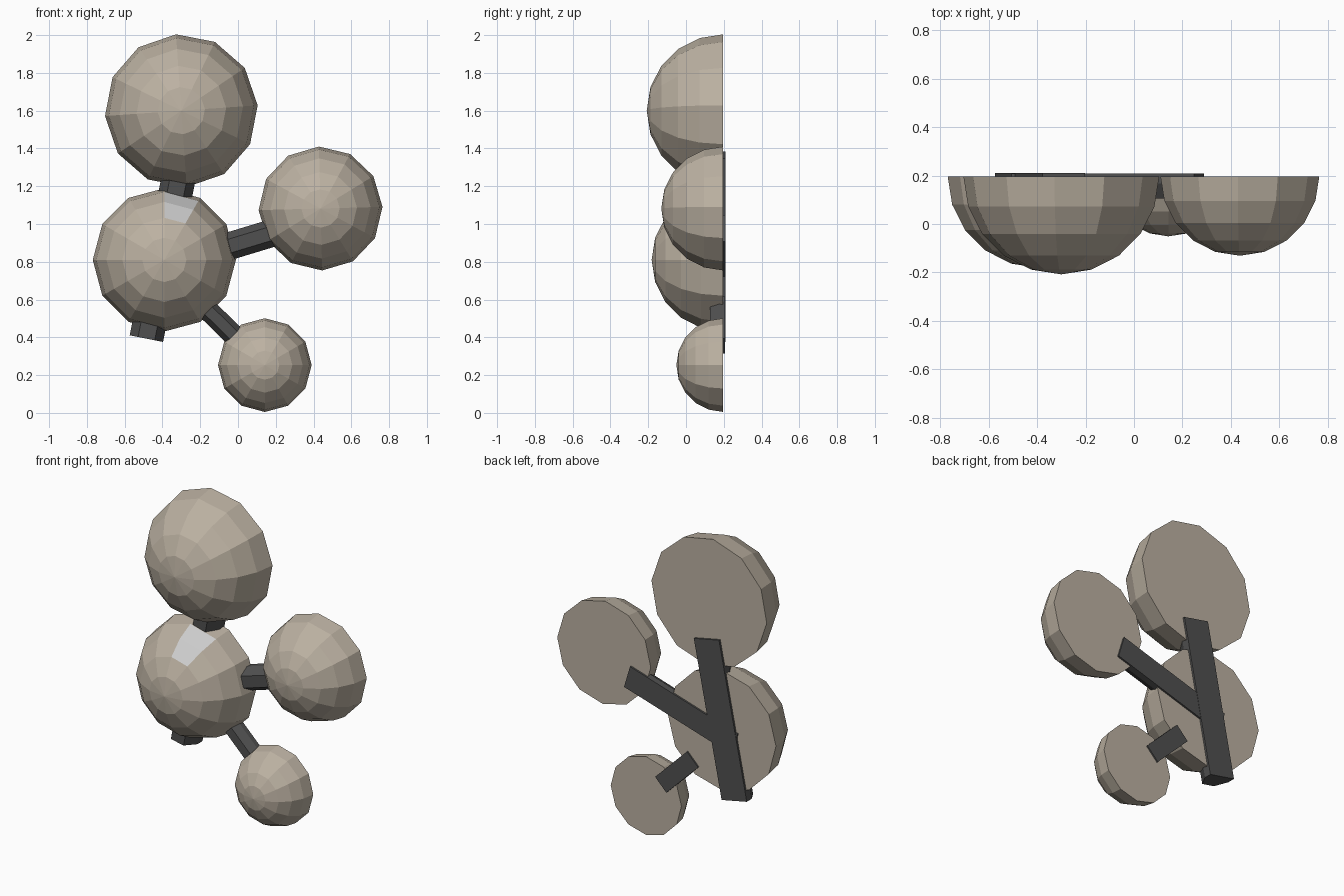
import bpy, bmesh
from math import radians, atan2, acos, degrees
from mathutils import Matrix, Vector

if "Cube" in bpy.data.objects:
    bpy.data.objects.remove(bpy.data.objects["Cube"])


def material(name, rgb):
    m = bpy.data.materials.new(name)
    m.diffuse_color = (*rgb, 1)
    m.use_nodes = True
    m.node_tree.nodes["Principled BSDF"].inputs["Base Color"].default_value = m.diffuse_color
    return m


TAN = material("tan", (0.50, 0.44, 0.36))
PALE = material("pale_grey", (0.72, 0.73, 0.75))
DARK = material("dark_grey", (0.08, 0.08, 0.08))


def finish(bm, name, mats):
    bmesh.ops.recalc_face_normals(bm, faces=bm.faces)
    me = bpy.data.meshes.new(name)
    bm.to_mesh(me)
    bm.free()
    ob = bpy.data.objects.new(name, me)
    for m in mats:
        me.materials.append(m)
    bpy.context.collection.objects.link(ob)
    return ob


def dome(name, x, z, r, turn, patch=False):
    """Half ball: pole towards the front, flat closed back."""
    bm = bmesh.new()
    bmesh.ops.create_uvsphere(bm, u_segments=12, v_segments=10, radius=r)
    bmesh.ops.delete(bm, geom=[v for v in bm.verts if v.co.z < -0.01 * r],
                     context='VERTS')
    bmesh.ops.holes_fill(bm, edges=bm.edges, sides=0)
    if patch:  # two pale faces on the upper part of the dome
        for f in bm.faces:
            c = f.calc_center_median()
            if c.length < 0.1 * r:
                continue
            around = degrees(atan2(c.y, c.x))
            polar = degrees(acos(c.z / c.length))
            if 61 < around < 89 and 37 < polar < 71:
                f.material_index = 1
    bm.transform(Matrix.Translation((x, 0.197, z))
                 @ Matrix.Rotation(radians(90), 4, 'X')
                 @ Matrix.Rotation(radians(turn), 4, 'Z'))
    return finish(bm, name, [TAN, PALE])


def branch(name, a, b, w, back):
    """Faceted bar from a to b (x, z) with a flat back."""
    profile = [(w, 0), (w, 0.55), (0.5 * w, 1.4),
               (-0.5 * w, 1.4), (-w, 0.55), (-w, 0)]
    d = (Vector(b) - Vector(a)).normalized()
    side = Vector((d.y, -d.x))
    bm = bmesh.new()
    rings = []
    for p in (Vector(a), Vector(b)):
        rings.append([bm.verts.new((p.x + side.x * s, back - depth * w,
                                    p.y + side.y * s)) for s, depth in profile])
    for i in range(6):
        j = (i + 1) % 6
        bm.faces.new((rings[0][i], rings[0][j], rings[1][j], rings[1][i]))
    bm.faces.new(rings[0])
    bm.faces.new(rings[1])
    return finish(bm, name, [DARK])


# Foliage domes
dome("top_foliage", -0.30, 1.60, 0.405, 4)
dome("middle_foliage", -0.39, 0.81, 0.379, 0, patch=True)
dome("side_foliage", 0.437, 1.082, 0.328, 1.5)
dome("lower_foliage", 0.142, 0.253, 0.248, 0)

# Trunk and branches
branch("trunk", (-0.485, 0.393), (-0.29, 1.365), 0.09, 0.210)
branch("side_branch", (-0.485, 0.75), (0.268, 0.978), 0.073, 0.208)
branch("lower_branch", (-0.19, 0.575), (0.033, 0.355), 0.056, 0.206)
